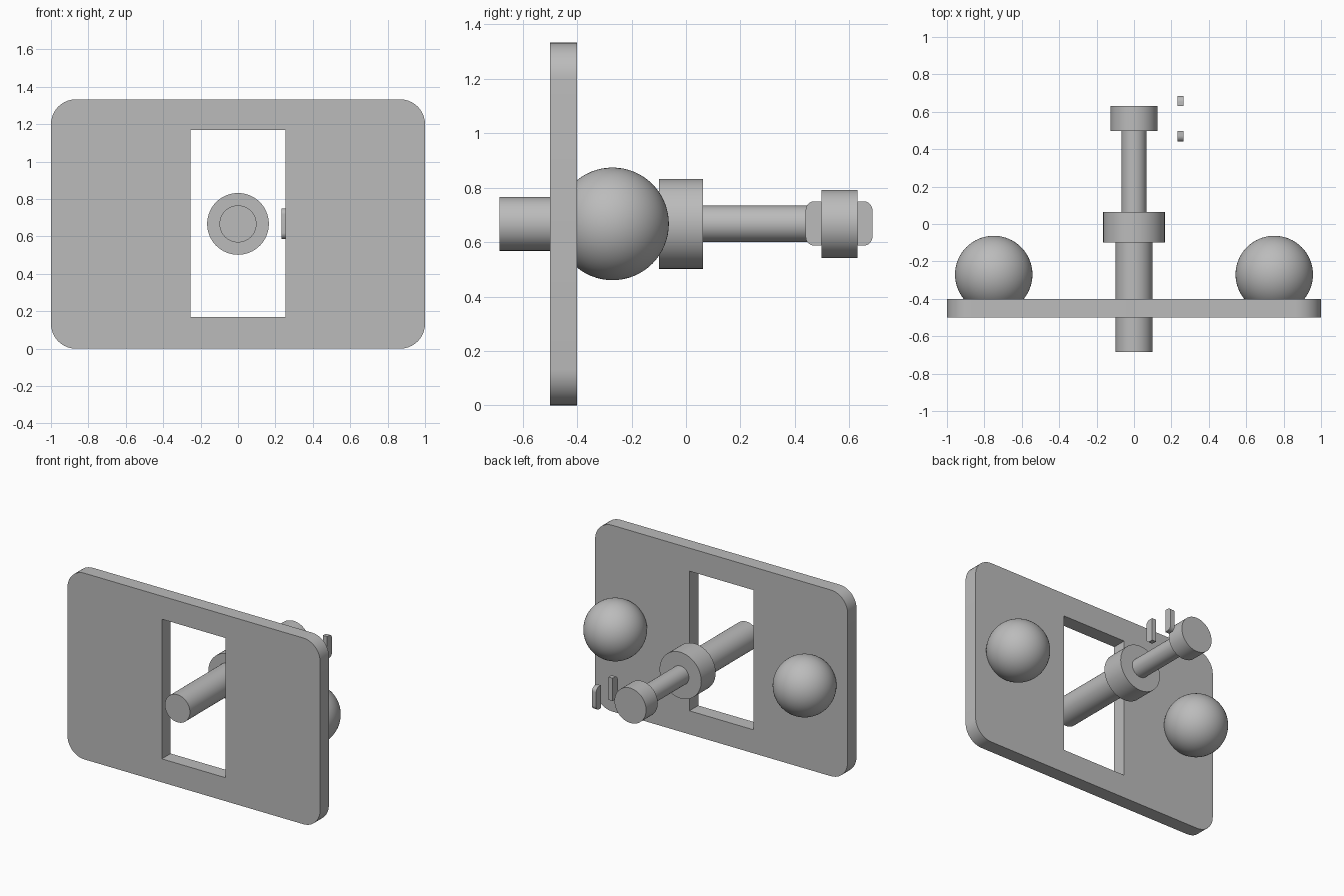
import bpy, bmesh
from math import radians, sin, cos, pi
from mathutils import Matrix, Vector

cube = bpy.data.objects.get("Cube")
if cube:
    bpy.data.objects.remove(cube, do_unlink=True)

grey = bpy.data.materials.new("plain grey")
grey.use_nodes = True
COLOUR = (0.5, 0.5, 0.5, 1)
grey.diffuse_color = COLOUR
grey.node_tree.nodes["Principled BSDF"].inputs["Base Color"].default_value = COLOUR

MID_Z = 0.667  # height of the shared axis


def finish(name, bm, smooth=True):
    bmesh.ops.recalc_face_normals(bm, faces=bm.faces)
    mesh = bpy.data.meshes.new(name)
    bm.to_mesh(mesh)
    bm.free()
    mesh.materials.append(grey)
    obj = bpy.data.objects.new(name, mesh)
    bpy.context.collection.objects.link(obj)
    if smooth:
        bpy.ops.object.select_all(action='DESELECT')
        obj.select_set(True)
        bpy.context.view_layer.objects.active = obj
        bpy.ops.object.shade_smooth_by_angle(angle=radians(35))
    return obj


def rounded_rect(u0, u1, v0, v1, radii, steps=10):
    """Outline counter-clockwise from the top right; radii holds one radius per corner."""
    corners = [(u1, v1, 1, 1), (u0, v1, -1, 1), (u0, v0, -1, -1), (u1, v0, 1, -1)]
    points = []
    for i, ((u, v, su, sv), r) in enumerate(zip(corners, radii)):
        if r == 0:
            points.append((u, v))
            continue
        for k in range(steps + 1):
            a = (i + k / steps) * pi / 2
            points.append((u - su * r + r * cos(a), v - sv * r + r * sin(a)))
    return points


def slab(name, loops, place, depth):
    """Fill outlines (later loops are holes) and extrude them by a vector."""
    bm = bmesh.new()
    edges = []
    for loop in loops:
        verts = [bm.verts.new(place(u, v)) for u, v in loop]
        edges += [bm.edges.new((a, b)) for a, b in zip(verts, verts[1:] + verts[:1])]
    bmesh.ops.triangle_fill(bm, edges=edges, use_beauty=True)
    result = bmesh.ops.extrude_face_region(bm, geom=bm.faces[:], use_keep_orig=True)
    moved = [g for g in result["geom"] if isinstance(g, bmesh.types.BMVert)]
    bmesh.ops.translate(bm, verts=moved, vec=Vector(depth))
    return finish(name, bm)


def rod(name, radius, y0, y1):
    bm = bmesh.new()
    matrix = Matrix.Translation((0, (y0 + y1) / 2, MID_Z)) @ Matrix.Rotation(pi / 2, 4, 'X')
    bmesh.ops.create_cone(bm, cap_ends=True, segments=64, radius1=radius,
                          radius2=radius, depth=y1 - y0, matrix=matrix)
    return finish(name, bm)


# Upright plate with rounded corners and a rectangular window
plate_edge = rounded_rect(-1, 1, 0, 1.333, [0.133] * 4)
window = rounded_rect(-0.253, 0.253, 0.168, 1.168, [0] * 4)
slab("plate", [plate_edge, window], lambda u, v: (u, -0.5, v), (0, 0.1, 0))

# Stepped shaft along the depth axis
rod("front_shaft", 0.099, -0.685, -0.1)
rod("collar", 0.165, -0.1, 0.063)
rod("rear_shaft", 0.067, 0.063, 0.5)
rod("end_cap", 0.125, 0.498, 0.63)

# Balls on the back of the plate
for side, x in (("left", 0.75), ("right", -0.75)):
    ball = bmesh.new()
    bmesh.ops.create_uvsphere(ball, u_segments=64, v_segments=32, radius=0.207,
                              matrix=Matrix.Translation((x, -0.27, MID_Z)))
    finish(side + "_ball", ball)

# Two small tabs beside the end cap, rounded on their outer edges
R = 0.032
for name, y0, y1, radii in (("front_tab", 0.44, 0.498, [0, R, R, 0]),
                            ("rear_tab", 0.63, 0.685, [R, 0, 0, R])):
    slab(name, [rounded_rect(y0, y1, 0.587, 0.75, radii)],
         lambda u, v: (0.232, u, v), (0.033, 0, 0))
